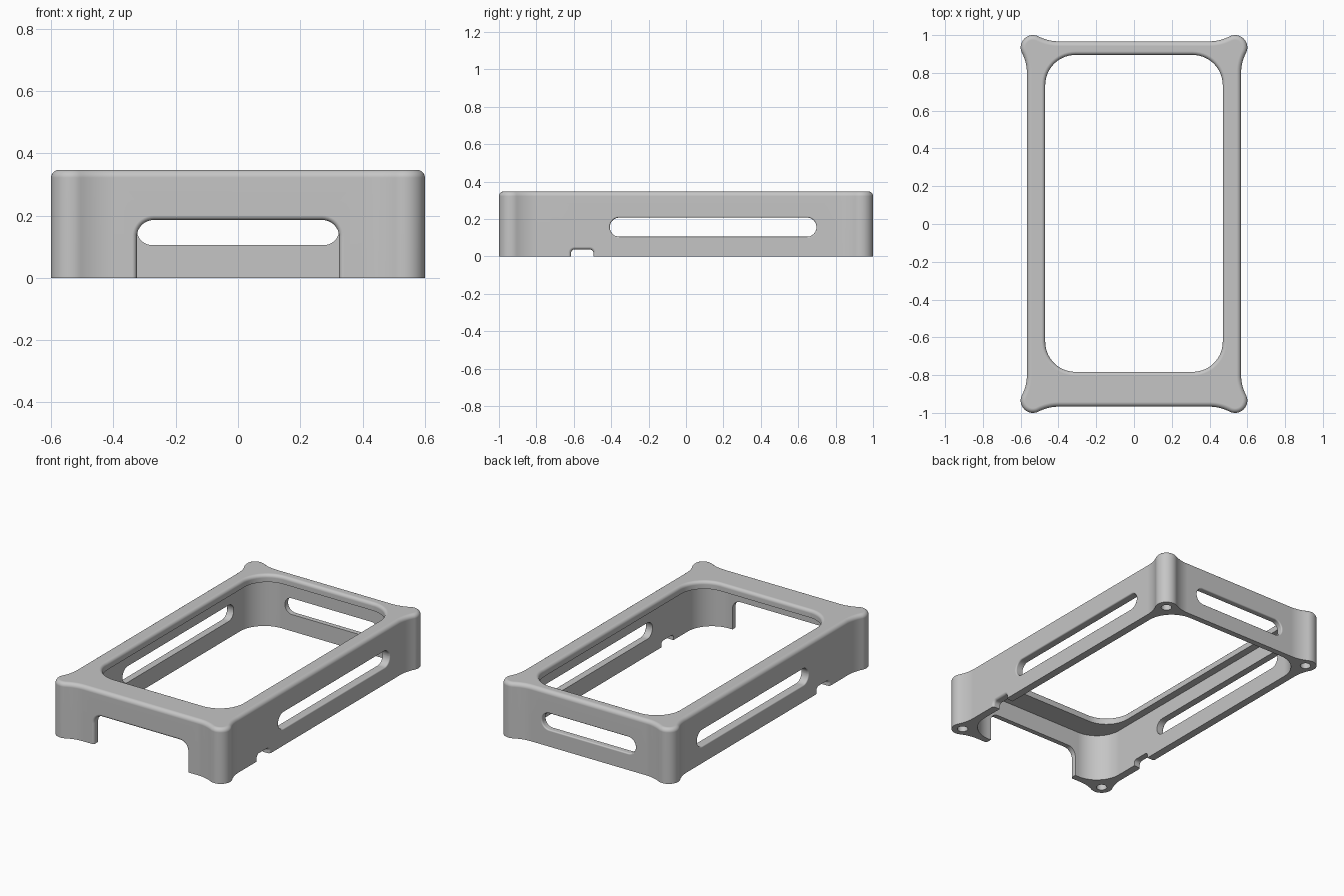
import bpy, bmesh, math
from math import pi, cos, sin, atan2, radians

cube = bpy.data.objects.get("Cube")
if cube:
    bpy.data.objects.remove(cube, do_unlink=True)

HEIGHT = 0.347
SIDE_X, END_Y = 0.567, 0.967      # straight outer faces
LOBE = (0.535, 0.935)             # centre of each corner post
LOBE_R, BLEND_R = 0.065, 0.23     # post radius, concave blend radius

grey = bpy.data.materials.new("plain grey")
grey.use_nodes = True
colour = (0.56, 0.56, 0.56, 1)
grey.diffuse_color = colour
grey.node_tree.nodes["Principled BSDF"].inputs["Base Color"].default_value = colour


def arc(cx, cy, r, a, b, n):
    return [(cx + r * cos(a + (b - a) * i / n), cy + r * sin(a + (b - a) * i / n))
            for i in range(n + 1)]


def outline(inset):
    """Outer plan: straight sides flowing into round corner posts."""
    gap = SIDE_X + BLEND_R - LOBE[0]
    dy = math.sqrt((BLEND_R + LOBE_R) ** 2 - gap ** 2)
    turn = atan2(dy, -gap)
    blend = arc(gap, -dy, BLEND_R + inset, pi, turn, 10)
    post = arc(0, 0, LOBE_R - inset, turn - pi, 1.5 * pi - turn, 28)
    corner = blend + post[1:-1] + [(y, x) for x, y in reversed(blend)]
    quarter = [(x + LOBE[0], y + LOBE[1]) for x, y in corner]
    half = quarter + [(-x, y) for x, y in reversed(quarter)]
    return half + [(-x, -y) for x, y in half]


def rounded(u0, u1, v0, v1, r, n=10):
    """Rounded rectangle that can grow by an offset."""
    def profile(grow):
        pts = []
        for k, (u, v) in enumerate([(u1 - r, v1 - r), (u0 + r, v1 - r),
                                    (u0 + r, v0 + r), (u1 - r, v0 + r)]):
            pts += arc(u, v, r + grow, k * pi / 2, (k + 1) * pi / 2, n)
        return pts
    return profile


def loft(name, profile, steps, place):
    """Skin a profile through (depth, offset) steps, with flat caps."""
    bm = bmesh.new()
    rings = [[bm.verts.new(place(u, v, depth)) for u, v in profile(offset)]
             for depth, offset in steps]
    for low, high in zip(rings, rings[1:]):
        for i in range(len(low)):
            j = (i + 1) % len(low)
            bm.faces.new((low[i], low[j], high[j], high[i]))
    bm.faces.new(rings[0][::-1])
    bm.faces.new(rings[-1])
    bmesh.ops.recalc_face_normals(bm, faces=bm.faces)
    mesh = bpy.data.meshes.new(name)
    bm.to_mesh(mesh)
    bm.free()
    obj = bpy.data.objects.new(name, mesh)
    bpy.context.collection.objects.link(obj)
    mesh.materials.append(grey)
    return obj


def flare(start, surface, r, n=5):
    """Depth steps for a cutter whose mouth is rounded over at a surface."""
    steps = [(start, 0)]
    for i in range(n + 1):
        a = i / n * pi / 2
        steps.append((surface - r + r * sin(a), r - r * cos(a)))
    return steps + [(surface + 0.06, r)]


def upright(u, v, w):
    return (u, v, w)


def facing_x(sign):
    return lambda u, v, w: (sign * w, u, v)


def facing_y(sign):
    return lambda u, v, w: (u, sign * w, v)


# Solid body with a rounded top edge
ROUND = 0.025
steps = [(0, 0)] + [(HEIGHT - ROUND + ROUND * sin(a), ROUND - ROUND * cos(a))
                    for a in [i * pi / 12 for i in range(7)]]
frame = loft("protective_frame", outline, steps, upright)

# Top opening and the wider pocket beneath it, which leaves a lip all round
cutters = [
    loft("opening_cutter", rounded(-0.47, 0.47, -0.783, 0.895, 0.16, 14),
         flare(-0.1, HEIGHT, 0.02), upright),
    loft("pocket_cutter", rounded(-0.518, 0.518, -0.926, 0.93, 0.17, 14),
         [(-0.15, 0), (0.3, 0)], upright),
]

# Long slots and small notches on both sides
for s in (1, -1):
    cutters.append(loft("side_slot_cutter", rounded(-0.407, 0.697, 0.105, 0.207, 0.05),
                        flare(0.4, SIDE_X, 0.008), facing_x(s)))
    cutters.append(loft("side_notch_cutter", rounded(-0.615, -0.495, -0.1, 0.037, 0.02),
                        flare(0.4, SIDE_X, 0.015), facing_x(s)))

# Slot in the back, open doorway in the front
cutters.append(loft("back_slot_cutter", rounded(-0.325, 0.325, 0.105, 0.207, 0.05),
                    flare(0.8, END_Y, 0.008), facing_y(1)))
cutters.append(loft("front_doorway_cutter", rounded(-0.325, 0.325, -0.1, 0.186, 0.055),
                    flare(0.8, END_Y, 0.015), facing_y(-1)))

# Screw holes under the corner posts
for sx in (1, -1):
    for sy in (1, -1):
        x, y = sx * LOBE[0], sy * LOBE[1]
        cutters.append(loft("screw_hole_cutter",
                            lambda o, x=x, y=y: arc(x, y, 0.031, 0, 2 * pi, 24)[:-1],
                            [(-0.05, 0), (0.2, 0)], upright))

bpy.ops.object.select_all(action='DESELECT')
bpy.context.view_layer.objects.active = frame
frame.select_set(True)
for cutter in cutters:
    cutter.hide_render = True
    mod = frame.modifiers.new("cut", 'BOOLEAN')
    mod.operation = 'DIFFERENCE'
    mod.solver = 'EXACT'
    mod.object = cutter
    bpy.ops.object.modifier_apply(modifier=mod.name)
    bpy.data.objects.remove(cutter, do_unlink=True)

bpy.ops.object.shade_smooth_by_angle(angle=radians(30))
weighted = frame.modifiers.new("weighted normals", 'WEIGHTED_NORMAL')
weighted.keep_sharp = True
